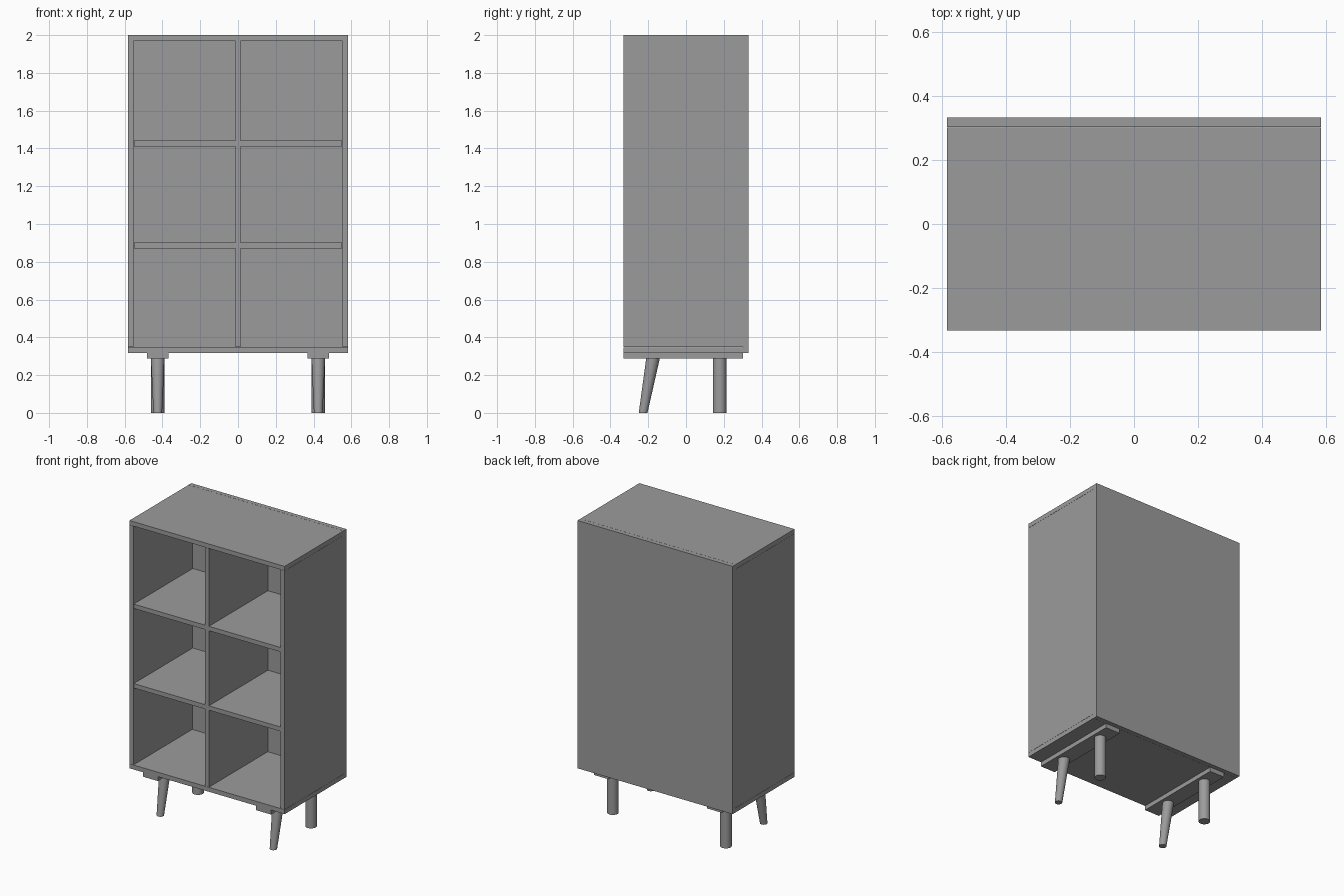
import bpy
import bmesh
from mathutils import Vector

if "Cube" in bpy.data.objects:
    bpy.data.objects.remove(bpy.data.objects["Cube"])

W, D, T = 0.583, 0.332, 0.03        # half width, half depth, board thickness
BASE, TOP = 0.317, 2.0              # bottom and top of the case
BACK = D - T                        # front plane of the back panel
GAP = 0.001                         # fine joint between boards
REAR = BACK - GAP                   # rear edge of boards meeting the back panel

# Dark grey finish
grey = bpy.data.materials.new("dark_grey")
grey.diffuse_color = (0.33, 0.33, 0.33, 1)
grey.use_nodes = True
grey.node_tree.nodes["Principled BSDF"].inputs["Base Color"].default_value = grey.diffuse_color


def finish(name, bm):
    bmesh.ops.recalc_face_normals(bm, faces=bm.faces[:])
    mesh = bpy.data.meshes.new(name)
    bm.to_mesh(mesh)
    bm.free()
    mesh.materials.append(grey)
    obj = bpy.data.objects.new(name, mesh)
    bpy.context.collection.objects.link(obj)
    return obj


def box(name, x, y, z):
    bm = bmesh.new()
    bmesh.ops.create_cube(bm, size=1)
    for v in bm.verts:
        v.co = [lo + (c + 0.5) * (hi - lo) for c, (lo, hi) in zip(v.co, (x, y, z))]
    return finish(name, bm)


def leg(name, x, top_y, foot_y, top_r, foot_r, height):
    # cone sheared so both ends stay level
    bm = bmesh.new()
    bmesh.ops.create_cone(bm, cap_ends=True, segments=32, radius1=foot_r,
                          radius2=top_r, depth=height)
    for v in bm.verts:
        y = top_y if v.co.z > 0 else foot_y
        v.co += Vector((x, y, height / 2))
    obj = finish(name, bm)
    bpy.ops.object.select_all(action='DESELECT')
    bpy.context.view_layer.objects.active = obj
    obj.select_set(True)
    bpy.ops.object.shade_smooth_by_angle()


# Case boards
box("top_board", (-W, W), (-D, REAR), (TOP - T, TOP))
box("bottom_board", (-W, W), (-D, REAR), (BASE, BASE + T))
box("back_panel", (-W, W), (BACK, D), (BASE, TOP))

# Divider and shelves as one extruded outline
h, s = 0.014, W - T
end = s - 2 * GAP
right = [(h, BASE + T + GAP)]
for z in (0.871, 1.411):
    right += [(h, z), (end, z), (end, z + T), (h, z + T)]
right.append((h, TOP - T - GAP))
outline = right + [(-x, z) for x, z in reversed(right)]
bm = bmesh.new()
face = bm.faces.new([bm.verts.new((x, -D, z)) for x, z in outline])
new = bmesh.ops.extrude_face_region(bm, geom=[face], use_keep_orig=True)["geom"]
bmesh.ops.translate(bm, vec=(0, REAR + D, 0),
                    verts=[g for g in new if isinstance(g, bmesh.types.BMVert)])
finish("divider_and_shelves", bm)

# Sides, foot rails and legs, left and right
for side, m in (("left", -1), ("right", 1)):
    box(side + "_side_panel", sorted((m * s, m * W)), (-D, REAR),
        (BASE + T + GAP, TOP - T - GAP))
    cx = m * 0.425
    box(side + "_foot_rail", (cx - 0.056, cx + 0.056), (-D, REAR), (BASE - T, BASE))
    leg(side + "_front_leg", cx, -0.175, -0.227, 0.036, 0.023, BASE - T)
    leg(side + "_back_leg", cx, 0.178, 0.178, 0.036, 0.036, BASE - T)
